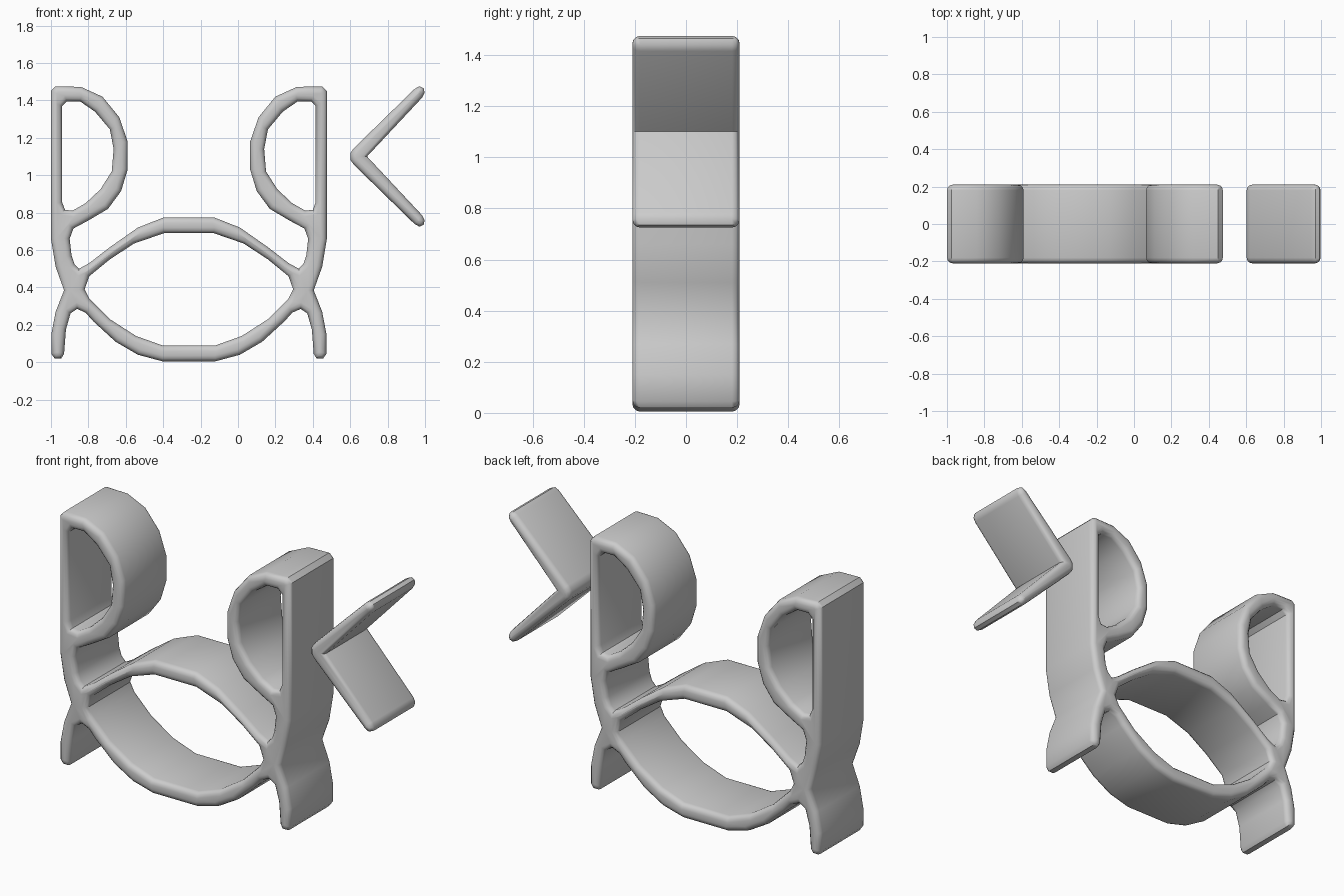
import bpy
import bmesh
import math

MIRROR_X = -0.2625   # symmetry plane of the large frame
HALF_DEPTH = 0.21
ROUNDING = 0.03

cube = bpy.data.objects.get("Cube")
if cube:
    bpy.data.objects.remove(cube, do_unlink=True)

grey = bpy.data.materials.new("plain grey")
grey.use_nodes = True
colour = (0.6, 0.6, 0.6, 1.0)
grey.diffuse_color = colour
grey.node_tree.nodes["Principled BSDF"].inputs["Base Color"].default_value = colour


def mirror_side(points):
    """Mirror an outline across the symmetry plane."""
    return [(2 * MIRROR_X - x, z) for x, z in reversed(points)]


def mirror_height(points, level):
    """Mirror an outline across a horizontal line."""
    return [(x, 2 * level - z) for x, z in reversed(points)]


def rounded_plate(name, outlines):
    """Extrude nested outlines along y, with rounded rims."""
    curve = bpy.data.curves.new(name + " profile", "CURVE")
    curve.dimensions = "2D"
    curve.fill_mode = "BOTH"
    curve.extrude = HALF_DEPTH - ROUNDING
    curve.bevel_depth = ROUNDING
    curve.bevel_resolution = 2
    curve.offset = -ROUNDING
    for outline in outlines:
        spline = curve.splines.new("POLY")
        spline.points.add(len(outline) - 1)
        for point, (x, z) in zip(spline.points, outline):
            point.co = (x, z, 0, 1)
        spline.use_cyclic_u = True
    helper = bpy.data.objects.new(name + " helper", curve)
    bpy.context.collection.objects.link(helper)
    bpy.context.view_layer.update()
    evaluated = helper.evaluated_get(bpy.context.evaluated_depsgraph_get())
    mesh = bpy.data.meshes.new_from_object(evaluated)
    bpy.data.objects.remove(helper, do_unlink=True)

    # Weld the caps to the rims and stand the plate upright
    bm = bmesh.new()
    bm.from_mesh(mesh)
    bmesh.ops.remove_doubles(bm, verts=bm.verts, dist=0.0005)
    bmesh.ops.recalc_face_normals(bm, faces=bm.faces)
    for vert in bm.verts:
        x, z, y = vert.co
        vert.co = (x, -y, z)
    bm.to_mesh(mesh)
    bm.free()

    mesh.name = name
    mesh.materials.clear()
    mesh.materials.append(grey)
    plate = bpy.data.objects.new(name, mesh)
    bpy.context.collection.objects.link(plate)
    bpy.ops.object.select_all(action="DESELECT")
    plate.select_set(True)
    bpy.context.view_layer.objects.active = plate
    bpy.ops.object.shade_smooth_by_angle(angle=math.radians(40))
    return plate


# Left half of the frame: lower arch, foot, upright, bowl, upper arch
lower_arch = [(-.12, .005), (.01, .04), (.13, .11), (.25, .22), (.29, .265)]
foot = [(.335, .285), (.37, .262), (.395, .175), (.405, .045), (.42, .02),
        (.455, .02), (.473, .045), (.473, .15), (.45, .27)]
upright = [(.405, .385), (.45, .51), (.475, .66), (.475, 1.45), (.45, 1.475)]
bowl = [(.315, 1.472), (.2, 1.42), (.11, 1.31), (.065, 1.18), (.065, 1.03),
        (.1, .915), (.17, .82), (.28, .755), (.355, .715), (.375, .66)]
upper_arch = [(.365, .57), (.35, .525), (.325, .5), (.27, .53), (.16, .615),
              (.01, .72), (-.13, .775)]
half_frame = lower_arch + foot + upright + bowl + upper_arch

# Openings: the central eye and the two bowls
half_eye = [(-.12, .09), (.02, .14), (.16, .23), (.27, .34), (.295, .39),
            (.27, .46), (.16, .55), (.03, .635), (-.13, .69)]
bowl_hole = [(.415, 1.37), (.39, 1.395), (.32, 1.395), (.24, 1.34), (.16, 1.245),
             (.14, 1.14), (.15, 1.02), (.21, .925), (.29, .85), (.36, .81),
             (.4, .815), (.415, .855)]

rounded_plate("ring_frame", [
    half_frame + mirror_side(half_frame),
    half_eye + mirror_side(half_eye),
    bowl_hole,
    mirror_side(bowl_hole),
])

# Separate chevron, symmetric above and below its tip
half_chevron = [(.69, 1.1), (.985, 1.415), (.998, 1.44), (.993, 1.465),
                (.97, 1.475), (.945, 1.462), (.62, 1.145), (.602, 1.12)]
rounded_plate("chevron", [half_chevron + mirror_height(half_chevron[1:], 1.1)])
